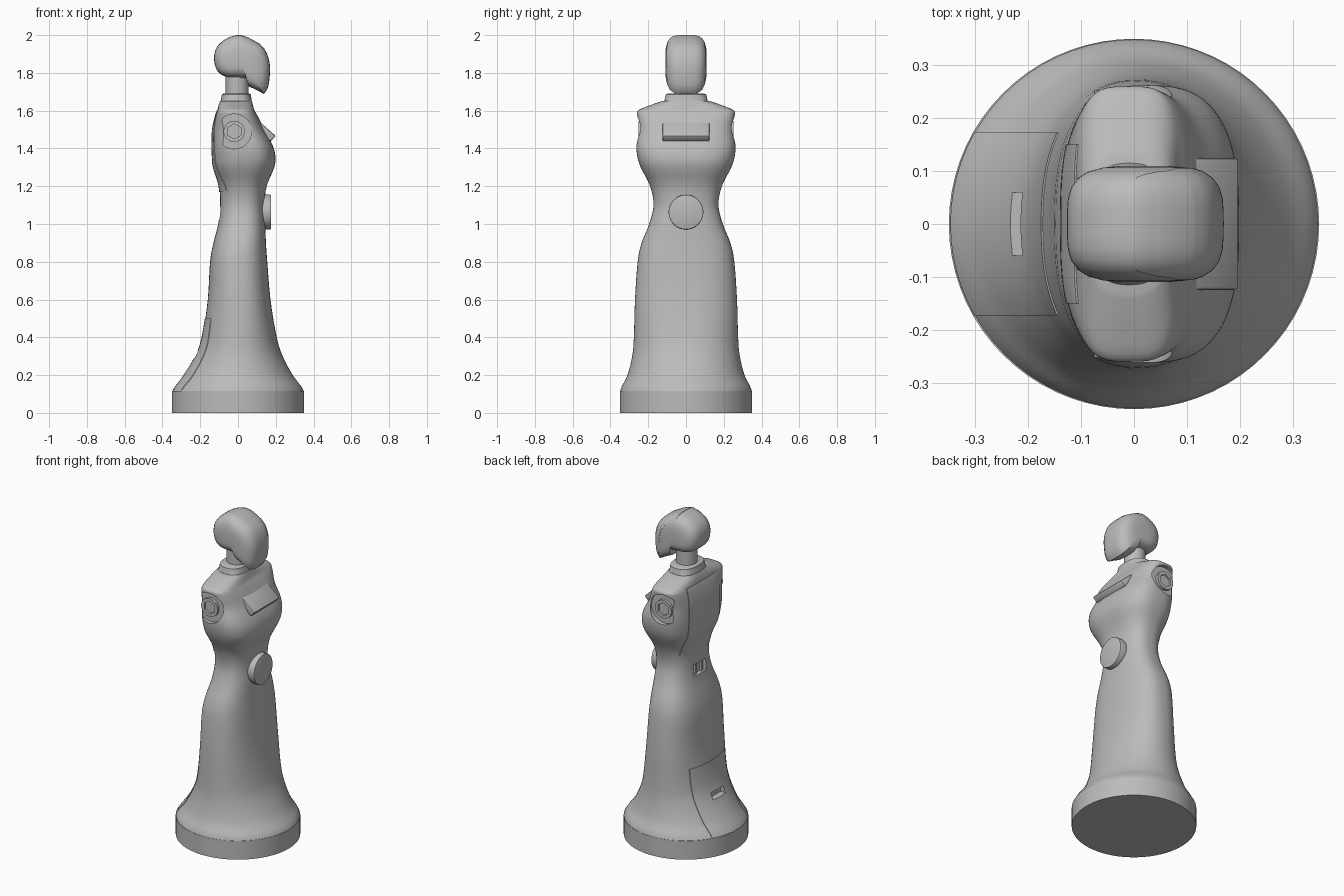
import bpy, bmesh, math
from mathutils import Vector

cube = bpy.data.objects.get("Cube")
if cube:
    bpy.data.objects.remove(cube)

grey = bpy.data.materials.new("plain grey")
grey.use_nodes = True
grey.diffuse_color = (0.5, 0.5, 0.5, 1)
grey.node_tree.nodes["Principled BSDF"].inputs["Base Color"].default_value = grey.diffuse_color


def add_object(name, bm):
    bmesh.ops.recalc_face_normals(bm, faces=bm.faces)
    mesh = bpy.data.meshes.new(name)
    bm.to_mesh(mesh)
    bm.free()
    mesh.materials.append(grey)
    obj = bpy.data.objects.new(name, mesh)
    bpy.context.collection.objects.link(obj)
    return obj


def loft(name, rings):
    bm = bmesh.new()
    loops = [[bm.verts.new(p) for p in ring] for ring in rings]
    n = len(loops[0])
    for a, b in zip(loops, loops[1:]):
        for i in range(n):
            j = (i + 1) % n
            bm.faces.new((a[i], a[j], b[j], b[i]))
    bm.faces.new(loops[0])
    bm.faces.new(loops[-1])
    return add_object(name, bm)


def spline(points, steps, closed=False):
    """Catmull-Rom curve through points of any dimension."""
    n, out = len(points), []
    pick = (lambda i: points[i % n]) if closed else (lambda i: points[max(0, min(n - 1, i))])
    for i in range(n if closed else n - 1):
        quad = list(zip(pick(i - 1), pick(i), pick(i + 1), pick(i + 2)))
        for s in range(steps):
            t = s / steps
            out.append([b + t / 2 * (c - a + t * (2*a - 5*b + 4*c - d + t * (3*b - 3*c + d - a)))
                        for a, b, c, d in quad])
    if not closed:
        out.append(list(points[-1]))
    return out


def oval(z, back, front, half, power, n=72):
    ring = []
    for i in range(n):
        a = 2 * math.pi * i / n
        c, s = math.cos(a), math.sin(a)
        x = math.copysign(abs(c) ** (2 / power), c) * (front - back) / 2
        y = math.copysign(abs(s) ** (2 / power), s) * half
        ring.append(((front + back) / 2 + x, y, z))
    return ring


def cylinder(name, centre, axis, radius, depth, sides=48):
    bm = bmesh.new()
    bmesh.ops.create_cone(bm, cap_ends=True, segments=sides, radius1=radius,
                          radius2=radius, depth=depth)
    turn = Vector((0, 0, 1)).rotation_difference(Vector(axis)).to_matrix()
    bmesh.ops.transform(bm, matrix=turn.to_4x4(), verts=bm.verts)
    bmesh.ops.translate(bm, vec=centre, verts=bm.verts)
    return add_object(name, bm)


def box(name, low, high):
    bm = bmesh.new()
    bmesh.ops.create_cube(bm, size=1)
    for v in bm.verts:
        v.co = [(l + h) / 2 + c * (h - l) for l, h, c in zip(low, high, v.co)]
    return add_object(name, bm)


def prism(name, outline, half):
    return loft(name, [[(x, y, z) for x, z in outline] for y in (-half, half)])


def apply(obj, kind, **settings):
    mod = obj.modifiers.new(kind, kind)
    for key, value in settings.items():
        setattr(mod, key, value)
    bpy.context.view_layer.objects.active = obj
    bpy.ops.object.modifier_apply(modifier=mod.name)


def cut(obj, cutter, operation="DIFFERENCE", keep=False):
    apply(obj, "BOOLEAN", operation=operation, object=cutter, solver="EXACT")
    if not keep:
        bpy.data.objects.remove(cutter)


def raised_panel(name, source, region, offset):
    """Piece of a surface, lifted slightly so that its border reads as a seam."""
    panel = source.copy()
    panel.data = source.data.copy()
    panel.name = name
    bpy.context.collection.objects.link(panel)
    apply(panel, "DISPLACE", strength=offset, mid_level=0)
    cut(panel, region, "INTERSECT")
    return panel


# Round foot
cylinder("base", (0, 0, 0.058), (0, 0, 1), 0.35, 0.116, 72)

# Skirt, waist, chest and shoulders: z, back, front, half width, squareness
sections = [
    (.11, -.35, .35, .35, 2), (.14, -.33, .335, .34, 2), (.2, -.285, .29, .31, 2),
    (.3, -.225, .237, .285, 2.1), (.4, -.19, .205, .276, 2.2), (.6, -.16, .172, .27, 2.4),
    (.8, -.148, .155, .256, 2.5), (.9, -.13, .148, .235, 2.5), (1, -.105, .144, .195, 2.5),
    (1.1, -.095, .14, .172, 2.5), (1.2, -.1, .152, .19, 2.5), (1.3, -.13, .192, .24, 2.7),
    (1.36, -.136, .198, .258, 2.8), (1.42, -.137, .182, .262, 2.9), (1.5, -.135, .14, .252, 3),
    (1.57, -.12, .105, .258, 3.5), (1.6, -.11, .088, .255, 3.5), (1.625, -.104, .08, .2, 3),
    (1.65, -.095, .074, .13, 2.5)]
body = loft("body", [oval(*row) for row in spline(sections, 4)])

# Raised rear panels
raised_panel("back_door", body, box("door_region", (-1, -.173, .12), (-.1, .173, .5)), .003)
raised_panel("back_plate", body, box("plate_region", (-1, -.15, 1.17), (-.06, .15, 1.6)), .003)

# Rear recesses
cut(body, box("port_cutter", (-.2, -.06, 1.02), (-.075, .06, 1.09)))
for target in (body, bpy.data.objects["back_door"]):
    cut(target, box("grip_cutter", (-.3, -.06, .29), (-.195, .06, .33)))
for y in (-.03, .03):
    box("port_rib", (-.09, y - .006, 1.015), (-.07, y + .006, 1.095))

# Arm sockets with hubs and hexagonal holes
for side, label in ((1, "left"), (-1, "right")):
    spot = Vector((-.02, side * .285, 1.49))
    cut(body, cylinder("socket_cutter", spot, (0, 1, 0), .092, .1))
    hub = cylinder(label + "_arm_hub", (-.02, side * .237, 1.49), (0, 1, 0), .056, .03)
    cut(hub, cylinder("hex_cutter", (-.02, side * .26, 1.49), (0, 1, 0), .04, .04, 6))

# Collar and neck
loft("collar", [oval(1.62, -.1, .08, .15, 2.5), oval(1.65, -.092, .073, .115, 2.5),
                oval(1.685, -.085, .068, .108, 2.5), oval(1.69, -.078, .06, .098, 2.5)])
cylinder("neck", (-.005, 0, 1.74), (0, 0, 1), .06, .17)

# Head: side outline, shrunk towards the cheeks
back = [(.055, 1.985), (0, 2), (-.06, 1.982), (-.11, 1.94), (-.127, 1.88), (-.112, 1.815),
        (-.07, 1.782), (-.01, 1.775)]
face = [(.137, 1.69), (.16, 1.735), (.167, 1.84), (.145, 1.915), (.11, 1.955)]
outline = spline(back, 4) + [(.046, 1.772), (.055, 1.73)] + spline(face, 4)
levels = 14
rings = []
for k in range(levels + 1):
    t = math.sin((k / levels - .5) * math.pi) * .995
    size = (1 - abs(t) ** 3.6) ** (1 / 3.6)
    rings.append([(.02 + (x - .02) * size, t * .11, 1.86 + (z - 1.86) * size) for x, z in outline])
head = loft("head", rings)
seam = [(0, 2.1), (.005, 1.98), (.06, 1.945), (.1, 1.89), (.118, 1.8), (.125, 1.6), (.3, 1.6), (.3, 2.1)]
raised_panel("face_mask", head, prism("mask_region", seam, .2), .002)

# Sloping chest screen
screen = prism("chest_screen", [(.068, 1.583), (.2, 1.466), (.172, 1.436), (.03, 1.555)], .125)
apply(screen, "BEVEL", width=.008, segments=2)

# Round badge at the waist
badge = cylinder("waist_disc", (.145, 0, 1.063), (1, 0, 0), .092, .06)
apply(badge, "BEVEL", width=.005, segments=2, limit_method="ANGLE")

# Smooth shading with crisp edges
bpy.ops.object.select_all(action="DESELECT")
for obj in bpy.context.scene.objects:
    if obj.type == "MESH" and grey.name in obj.data.materials:
        obj.select_set(True)
        bpy.context.view_layer.objects.active = obj
bpy.ops.object.shade_smooth_by_angle(angle=math.radians(35))
